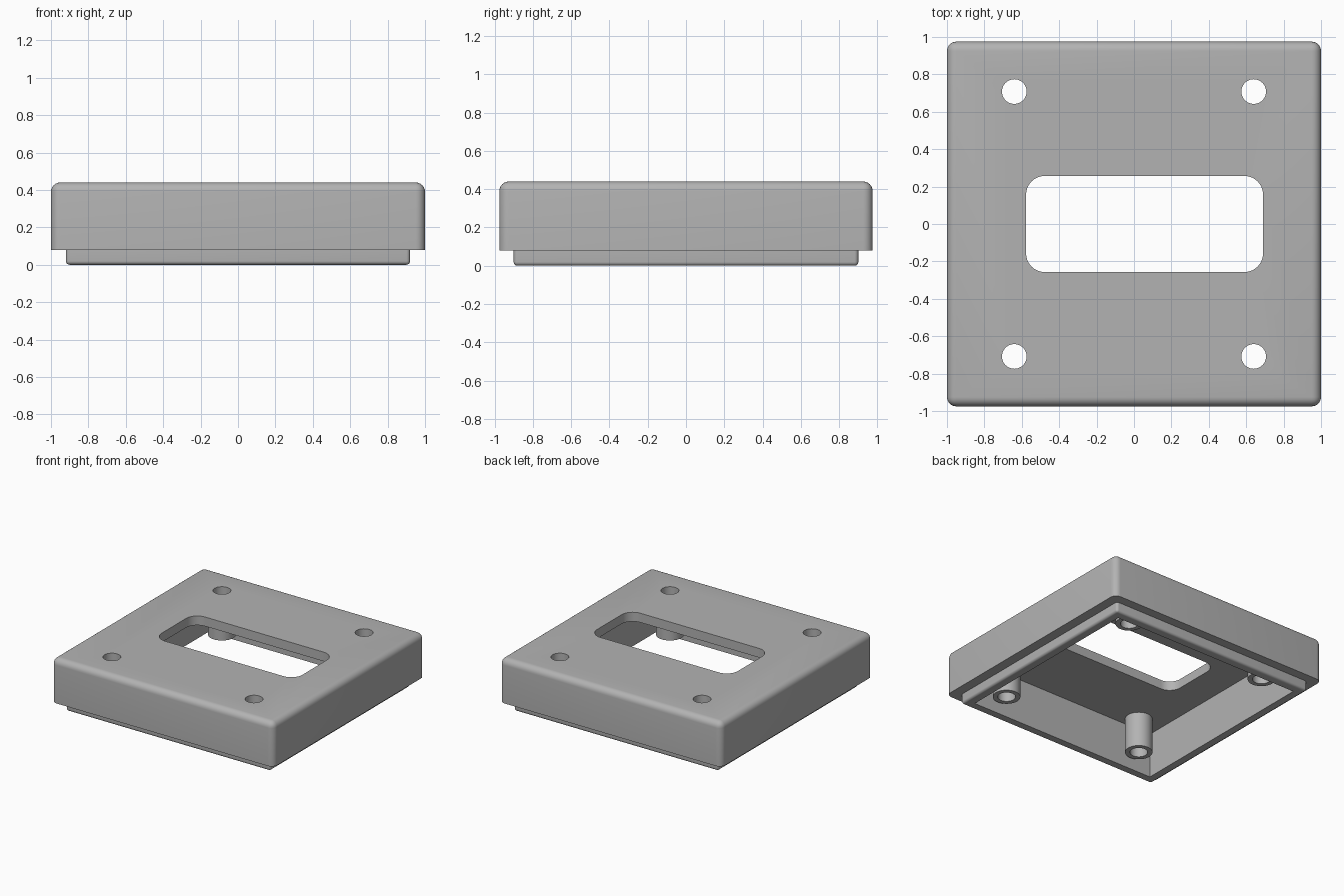
import bpy
import bmesh
import math
from mathutils import Matrix, Vector

old = bpy.data.objects.get("Cube")
if old:
    bpy.data.objects.remove(old, do_unlink=True)

# Single flat grey plastic
grey = bpy.data.materials.new("grey plastic")
grey.use_nodes = True
colour = (0.45, 0.45, 0.45, 1)
grey.diffuse_color = colour
grey.node_tree.nodes["Principled BSDF"].inputs["Base Color"].default_value = colour

# Main dimensions
RIM_Z, CEILING_Z, TOP_Z = 0.08, 0.365, 0.44
HOLE_R, POST_R = 0.066, 0.102
POSTS = [(sx * 0.64, sy * 0.708) for sx in (-1, 1) for sy in (-1, 1)]


def finish(name, bm):
    mesh = bpy.data.meshes.new(name)
    bm.to_mesh(mesh)
    bm.free()
    mesh.materials.append(grey)
    obj = bpy.data.objects.new(name, mesh)
    bpy.context.collection.objects.link(obj)
    return obj


def box(name, low, high, radius=0, rounded=None, segments=6):
    """Box between two corners, with the edges chosen by a rule rounded."""
    low, high = Vector(low), Vector(high)
    bm = bmesh.new()
    bmesh.ops.create_cube(bm, size=1)
    bmesh.ops.scale(bm, vec=high - low, verts=bm.verts)
    bmesh.ops.translate(bm, vec=(low + high) / 2, verts=bm.verts)
    if radius:
        edges = [e for e in bm.edges if rounded(*[v.co.z for v in e.verts])]
        bmesh.ops.bevel(bm, geom=edges, offset=radius, segments=segments,
                        profile=0.5, affect='EDGES')
    return finish(name, bm)


def cylinder(name, x, y, radius, low, high):
    bm = bmesh.new()
    bmesh.ops.create_cone(bm, cap_ends=True, segments=48, radius1=radius,
                          radius2=radius, depth=high - low,
                          matrix=Matrix.Translation((x, y, (low + high) / 2)))
    return finish(name, bm)


def cut(obj, cutters):
    """Subtract the cutters and bake the result into the mesh."""
    for cutter in cutters:
        mod = obj.modifiers.new("cut", 'BOOLEAN')
        mod.operation, mod.solver, mod.object = 'DIFFERENCE', 'EXACT', cutter
    bpy.context.view_layer.update()
    graph = bpy.context.evaluated_depsgraph_get()
    mesh = bpy.data.meshes.new_from_object(obj.evaluated_get(graph))
    obj.modifiers.clear()
    obj.data = mesh
    mesh.name = obj.name


# Solid parts
housing = box("housing", (-1, -0.975, RIM_Z), (1, 0.975, TOP_Z), 0.05,
              lambda a, b: max(a, b) > RIM_Z + 0.01)
lip = box("locating_lip", (-0.92, -0.9, 0), (0.92, 0.9, RIM_Z), 0.02,
          lambda a, b: min(a, b) < 0.01)
posts = [cylinder("screw_post", x, y, POST_R, RIM_Z, CEILING_Z + 0.01)
         for x, y in POSTS]

# Cutters for the cavity, the window and the screw holes
cavity = box("cavity_cutter", (-0.848, -0.828, -0.1), (0.848, 0.828, CEILING_Z))
window = box("window_cutter", (-0.577, -0.257, 0.3), (0.69, 0.257, 0.6), 0.1,
             lambda a, b: abs(a - b) > 0.01, 10)
holes = [cylinder("hole_cutter", x, y, HOLE_R, 0, 0.6) for x, y in POSTS]

cut(housing, [cavity, window] + holes)
cut(lip, [cavity])
for post, hole in zip(posts, holes):
    cut(post, [hole])
for cutter in [cavity, window] + holes:
    bpy.data.objects.remove(cutter, do_unlink=True)

# Smooth rounded edges, keep flat faces crisp
bpy.ops.object.select_all(action='DESELECT')
for obj in [housing, lip] + posts:
    obj.select_set(True)
bpy.context.view_layer.objects.active = housing
bpy.ops.object.shade_smooth_by_angle(angle=math.radians(30))
